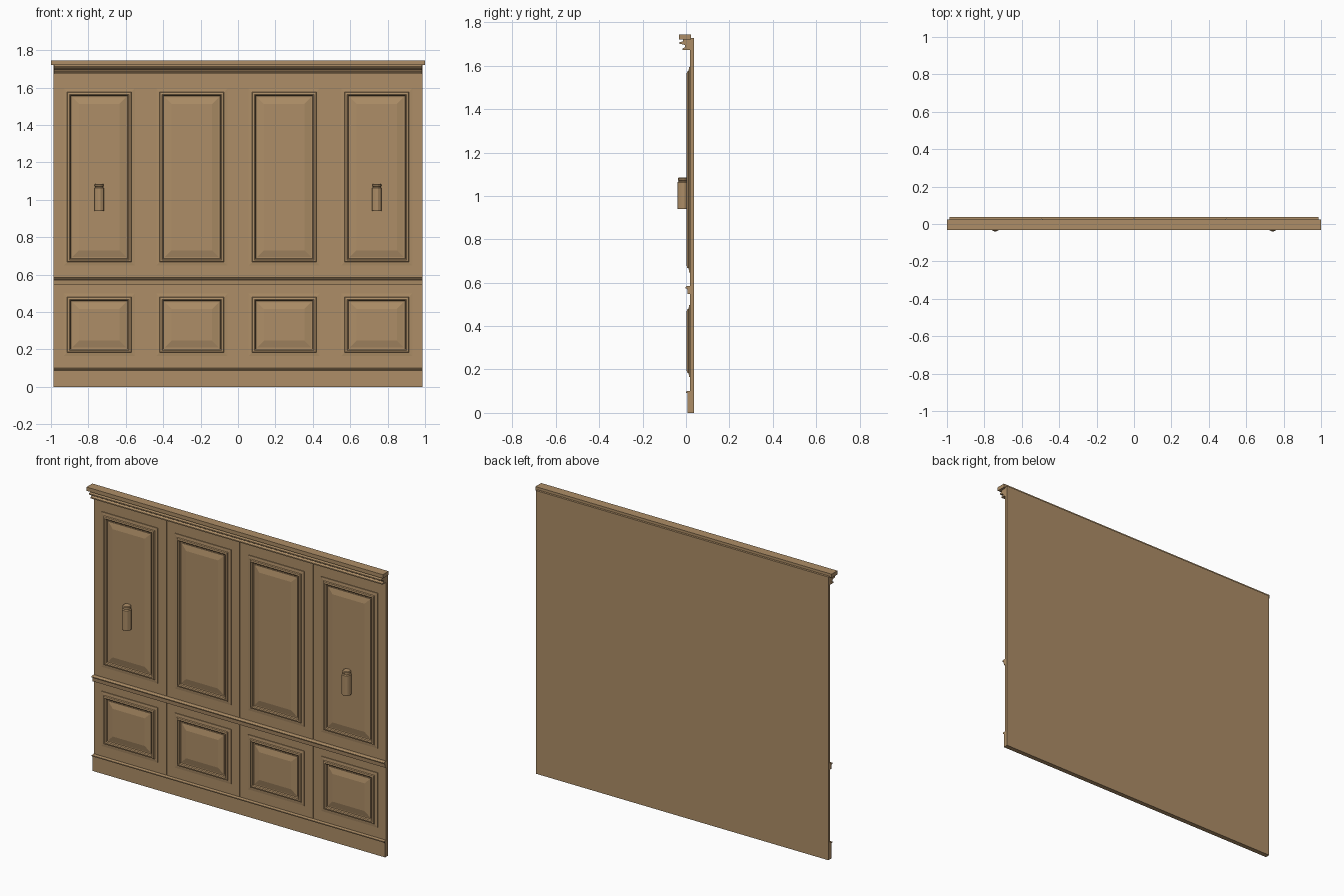
import bpy, bmesh, math

if "Cube" in bpy.data.objects:
    bpy.data.objects.remove(bpy.data.objects["Cube"])

wood = bpy.data.materials.new("tan wood")
wood.diffuse_color = (0.42, 0.27, 0.135, 1)
wood.use_nodes = True
wood.node_tree.nodes["Principled BSDF"].inputs["Base Color"].default_value = wood.diffuse_color


def finish(name, bm):
    bmesh.ops.recalc_face_normals(bm, faces=bm.faces)
    me = bpy.data.meshes.new(name)
    bm.to_mesh(me)
    bm.free()
    me.materials.append(wood)
    ob = bpy.data.objects.new(name, me)
    bpy.context.collection.objects.link(ob)
    return ob


def extrude_x(name, profile, half):
    """Closed (y, z) profile swept along x."""
    bm = bmesh.new()
    a = [bm.verts.new((-half, y, z)) for y, z in profile]
    b = [bm.verts.new((half, y, z)) for y, z in profile]
    n = len(profile)
    bm.faces.new(a)
    bm.faces.new(b[::-1])
    for i in range(n):
        bm.faces.new((a[i], a[(i + 1) % n], b[(i + 1) % n], b[i]))
    return finish(name, bm)


def box(name, x0, x1, y0, y1, z0, z1):
    ob = extrude_x(name, [(y0, z0), (y1, z0), (y1, z1), (y0, z1)], (x1 - x0) / 2)
    ob.location.x = (x0 + x1) / 2
    return ob


def raised_panel(name, cx, hw, z0, z1, steps):
    """Nested rectangular rings (inset, y), closed by a flat field."""
    bm = bmesh.new()
    rings = []
    for d, y in steps:
        x, lo, hi = hw - d, z0 + d, z1 - d
        rings.append([bm.verts.new((cx + sx, y, z)) for sx, z in
                      ((-x, lo), (x, lo), (x, hi), (-x, hi))])
    for a, b in zip(rings, rings[1:]):
        for i in range(4):
            j = (i + 1) % 4
            bm.faces.new((a[i], a[j], b[j], b[i]))
    bm.faces.new(rings[-1])
    bm.faces.new(rings[0][::-1])
    return finish(name, bm)


def lathe(name, cx, cy, profile, sides=12):
    bm = bmesh.new()
    rings = [[bm.verts.new((cx + r * math.cos(2 * math.pi * (k + 0.5) / sides),
                            cy + r * math.sin(2 * math.pi * (k + 0.5) / sides), z))
              for k in range(sides)] for r, z in profile]
    for a, b in zip(rings, rings[1:]):
        for i in range(sides):
            j = (i + 1) % sides
            bm.faces.new((a[i], a[j], b[j], b[i]))
    bm.faces.new(rings[0][::-1])
    bm.faces.new(rings[-1])
    return finish(name, bm)


# Backing sheet and four front boards separated by thin grooves
W, PITCH, GAP = 0.987, 0.4935, 0.003
box("backing_sheet", -W, W, 0.026, 0.037, 0, 1.728)
for i in range(4):
    x0 = -W + i * PITCH
    box("front_board", x0 + (GAP / 2 if i else 0), x0 + PITCH - (GAP / 2 if i < 3 else 0),
        0.019, 0.027, 0, 1.728)

# Raised panels: stepped frame, moulding, groove, bevel and field
STEPS = [(0, 0.022), (0, 0.014), (0.018, 0.012), (0.021, 0.005), (0.030, 0.003),
         (0.036, 0.007), (0.038, 0.018), (0.046, 0.018), (0.046, 0.014), (0.082, 0.006)]
for cx in (-0.742, -0.247, 0.247, 0.742):
    raised_panel("upper_panel", cx, 0.19, 0.648, 1.594, STEPS)
    raised_panel("lower_panel", cx, 0.19, 0.165, 0.498, STEPS)

# Plinth with a small lip
extrude_x("plinth", [(0.022, 0), (0.008, 0), (0.008, 0.088), (0.005, 0.092),
                     (-0.001, 0.093), (-0.001, 0.099), (0.012, 0.101), (0.022, 0.101)], W)

# Dado rail
extrude_x("dado_rail", [(0.022, 0.547), (0.008, 0.547), (0.006, 0.568), (0.004, 0.572),
                        (-0.003, 0.574), (-0.003, 0.580), (0.004, 0.584), (0.022, 0.584)], W)

# Cornice moulding and top slab
extrude_x("cornice_moulding", [(0.022, 1.673), (-0.016, 1.673), (-0.016, 1.680),
                               (-0.003, 1.685), (-0.005, 1.694), (-0.012, 1.698),
                               (-0.030, 1.701), (-0.030, 1.708), (-0.014, 1.712),
                               (-0.014, 1.722), (0.022, 1.722)], W - 0.002)
box("cornice_slab", -1, 1, -0.032, 0.024, 1.721, 1.744)

# Capped cylindrical handles on the outer panels
for s in (-1, 1):
    lathe("handle", s * 0.742, -0.013,
          [(0.025, 0.939), (0.027, 0.942), (0.027, 1.062), (0.022, 1.067),
           (0.022, 1.071), (0.025, 1.073), (0.025, 1.081), (0.021, 1.085)])
